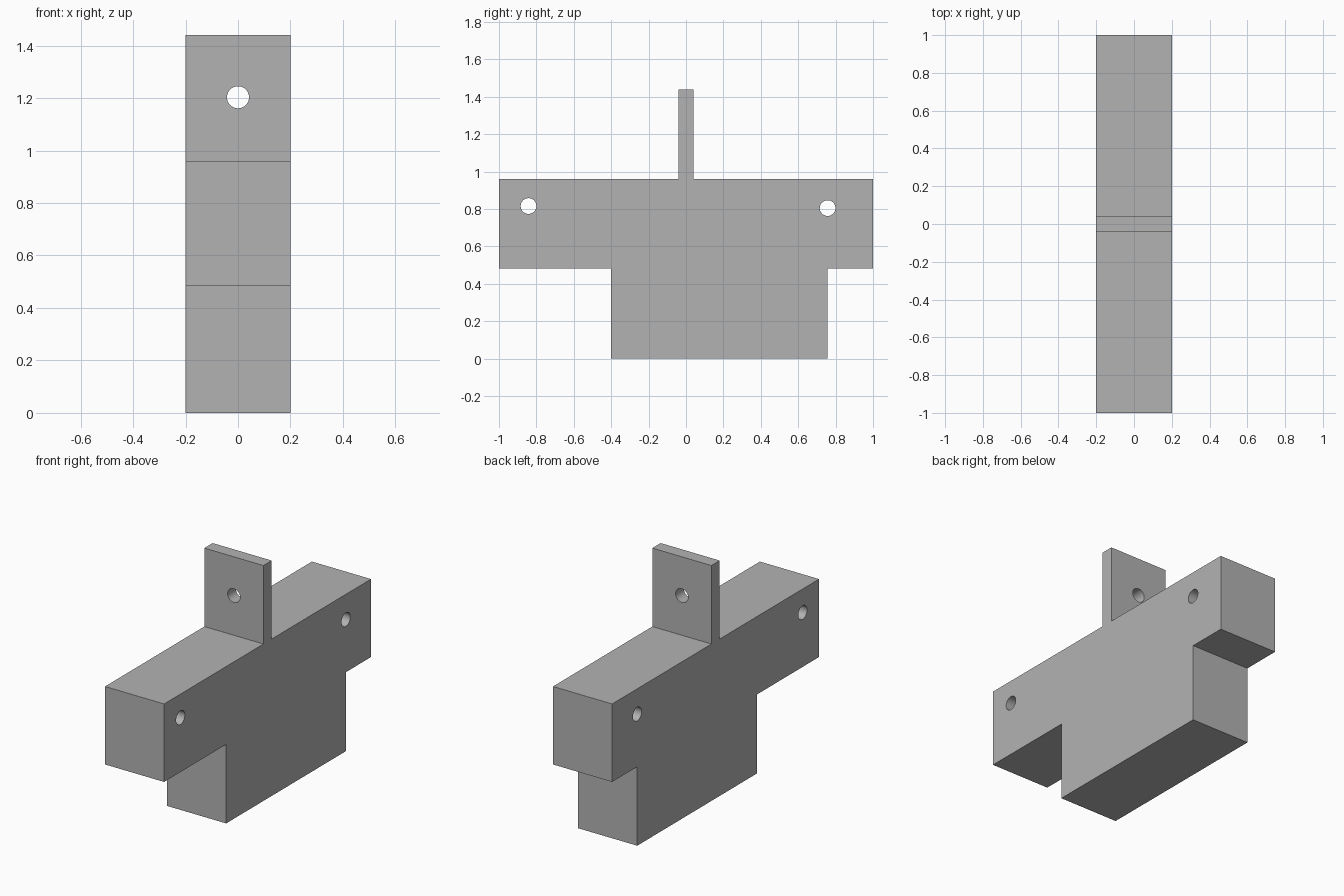
import bpy
import math
from mathutils import Vector

cube = bpy.data.objects.get("Cube")
if cube:
    bpy.data.objects.remove(cube, do_unlink=True)

HALF_WIDTH = 0.2
HOLE_RADIUS = 0.042

# Single plain grey material
grey = bpy.data.materials.new("plain grey")
grey.use_nodes = True
grey.diffuse_color = (0.45, 0.45, 0.45, 1)
grey.node_tree.nodes["Principled BSDF"].inputs["Base Color"].default_value = grey.diffuse_color


def extrude_profile(name, outline):
    """Extrude a (y, z) outline across the width of the part."""
    n = len(outline)
    verts = [(x, y, z) for x in (-HALF_WIDTH, HALF_WIDTH) for y, z in outline]
    faces = [tuple(reversed(range(n))), tuple(range(n, 2 * n))]
    faces += [(i, (i + 1) % n, (i + 1) % n + n, i + n) for i in range(n)]
    mesh = bpy.data.meshes.new(name)
    mesh.from_pydata(verts, [], faces)
    mesh.materials.append(grey)
    obj = bpy.data.objects.new(name, mesh)
    bpy.context.collection.objects.link(obj)
    return obj


def activate(obj):
    bpy.ops.object.select_all(action='DESELECT')
    obj.select_set(True)
    bpy.context.view_layer.objects.active = obj


def drill(obj, centre, axis):
    """Cut a round through hole along the given axis."""
    turn = Vector(axis).to_track_quat('Z', 'Y').to_euler()
    bpy.ops.mesh.primitive_cylinder_add(vertices=48, radius=HOLE_RADIUS, depth=1,
                                        location=centre, rotation=turn)
    cutter = bpy.context.object
    cutter.name = "hole_cutter"
    cutter.hide_render = True
    cutter.data.materials.append(grey)
    activate(obj)
    cut = obj.modifiers.new("hole", 'BOOLEAN')
    cut.operation = 'DIFFERENCE'
    cut.solver = 'EXACT'
    cut.object = cutter
    bpy.ops.object.modifier_apply(modifier=cut.name)
    bpy.data.objects.remove(cutter, do_unlink=True)


# Stepped body: a long upper beam over a shorter, off-centre base
body = extrude_profile("stepped_body", [
    (-0.4, 0), (0.757, 0), (0.757, 0.483), (1, 0.483),
    (1, 0.96), (-1, 0.96), (-1, 0.483), (-0.4, 0.483)])
drill(body, (0, -0.842, 0.816), (1, 0, 0))
drill(body, (0, 0.757, 0.805), (1, 0, 0))

# Thin upright tab on top of the beam
tab = extrude_profile("upright_tab", [
    (-0.04, 0.96), (0.04, 0.96), (0.04, 1.44), (-0.04, 1.44)])
drill(tab, (0, 0, 1.203), (0, 1, 0))

# Smooth hole walls, crisp block edges
for part in (body, tab):
    activate(part)
    bpy.ops.object.shade_smooth_by_angle(angle=math.radians(30))
